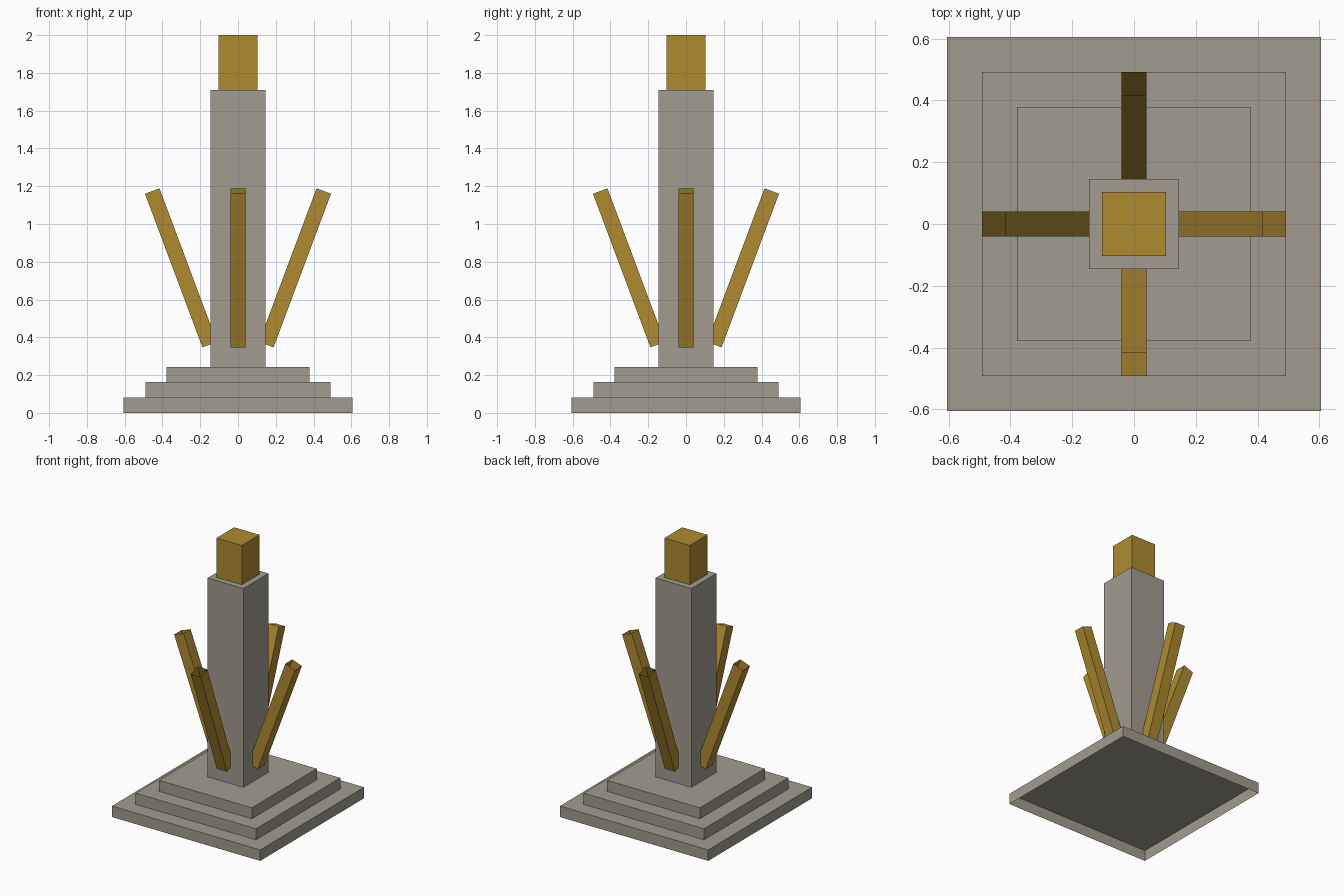
import bpy
import bmesh
from math import radians
from mathutils import Matrix

cube = bpy.data.objects.get("Cube")
if cube:
    bpy.data.objects.remove(cube, do_unlink=True)


def make_material(name, rgb):
    mat = bpy.data.materials.new(name)
    mat.use_nodes = True
    color = (*rgb, 1.0)
    mat.diffuse_color = color
    mat.node_tree.nodes["Principled BSDF"].inputs["Base Color"].default_value = color
    return mat


stone = make_material("grey stone", (0.36, 0.335, 0.275))
gold = make_material("dull gold", (0.43, 0.258, 0.03))


def open_box(name, size, matrix, material, open_side):
    """Box with one end left open: open_side is -1 for the bottom, 1 for the top."""
    bm = bmesh.new()
    bmesh.ops.create_cube(bm, size=1.0)
    bm.normal_update()
    ends = [f for f in bm.faces if f.normal.z * open_side > 0.9]
    bmesh.ops.delete(bm, geom=ends, context="FACES_ONLY")
    bm.transform(matrix @ Matrix.Diagonal((*size, 1.0)))
    mesh = bpy.data.meshes.new(name)
    bm.to_mesh(mesh)
    bm.free()
    mesh.materials.append(material)
    obj = bpy.data.objects.new(name, mesh)
    bpy.context.collection.objects.link(obj)
    return obj


def block(name, half, bottom, top, material):
    place = Matrix.Translation((0, 0, (bottom + top) / 2))
    return open_box(name, (2 * half, 2 * half, top - bottom), place, material, -1)


# Stepped plinth, shaft and gold cap, stacked upwards
block("lower_step", 0.605, 0, 0.081, stone)
block("middle_step", 0.491, 0.081, 0.163, stone)
block("upper_step", 0.378, 0.163, 0.244, stone)
block("shaft", 0.146, 0.244, 1.71, stone)
block("cap", 0.103, 1.71, 2.0, gold)

# Four hollow arms leaning outwards, open at the top
lean = Matrix.Translation((0.302, 0, 0.768)) @ Matrix.Rotation(radians(20.5), 4, "Y")
for i, side in enumerate(("left", "back", "right", "front")):
    turn = Matrix.Rotation(radians(90 * i), 4, "Z")
    open_box(side + "_arm", (0.082, 0.082, 0.868), turn @ lean, gold, 1)
